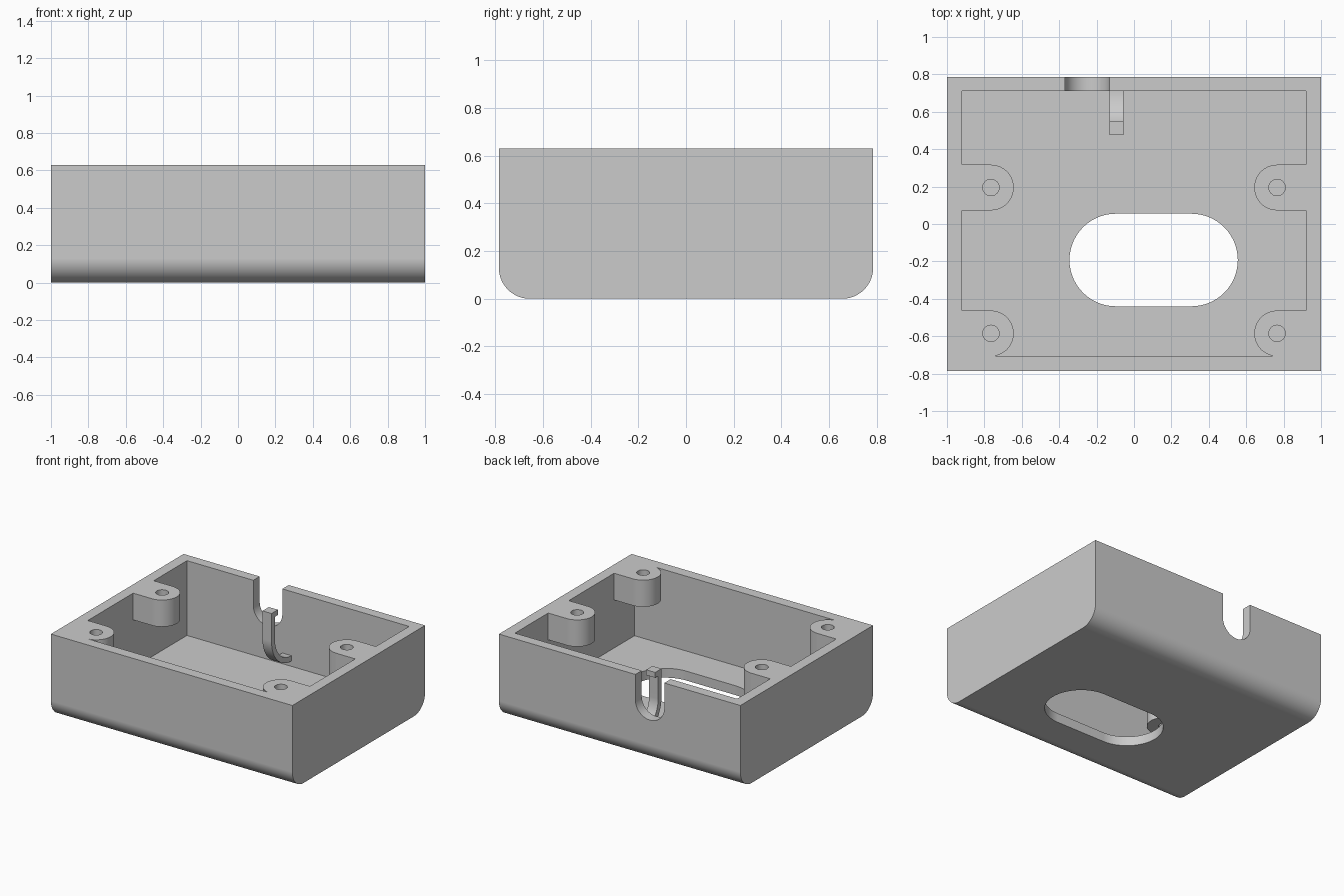
import bpy, bmesh
from math import sin, cos, pi, radians

cube = bpy.data.objects.get("Cube")
if cube:
    bpy.data.objects.remove(cube, do_unlink=True)

grey = bpy.data.materials.new("light grey plastic")
grey.use_nodes = True
grey.diffuse_color = (0.6, 0.6, 0.6, 1)
grey.node_tree.nodes["Principled BSDF"].inputs["Base Color"].default_value = (0.6, 0.6, 0.6, 1)


def arc(cx, cy, r, start, end, steps=16):
    """Points of a circular arc, angles in degrees."""
    angles = [radians(start + (end - start) * i / steps) for i in range(steps + 1)]
    return [(cx + r * cos(a), cy + r * sin(a)) for a in angles]


def prism(name, outline, low, high, axis="Z"):
    """Extrude a 2D outline along an axis."""
    place = {"X": lambda p, d: (d, p[0], p[1]),
             "Y": lambda p, d: (p[0], d, p[1]),
             "Z": lambda p, d: (p[0], p[1], d)}[axis]
    bm = bmesh.new()
    bottom = [bm.verts.new(place(p, low)) for p in outline]
    top = [bm.verts.new(place(p, high)) for p in outline]
    bm.faces.new(bottom)
    bm.faces.new(top)
    n = len(outline)
    for i in range(n):
        j = (i + 1) % n
        bm.faces.new((bottom[i], bottom[j], top[j], top[i]))
    bmesh.ops.recalc_face_normals(bm, faces=bm.faces)
    mesh = bpy.data.meshes.new(name)
    bm.to_mesh(mesh)
    bm.free()
    mesh.materials.append(grey)
    obj = bpy.data.objects.new(name, mesh)
    bpy.context.collection.objects.link(obj)
    return obj


def activate(obj):
    bpy.ops.object.select_all(action="DESELECT")
    obj.select_set(True)
    bpy.context.view_layer.objects.active = obj


def cut(obj, tool):
    """Subtract a tool from an object and discard the tool."""
    mod = obj.modifiers.new("cut", "BOOLEAN")
    mod.operation = "DIFFERENCE"
    mod.solver = "EXACT"
    mod.object = tool
    activate(obj)
    bpy.ops.object.modifier_apply(modifier=mod.name)
    bpy.data.objects.remove(tool, do_unlink=True)


def rect(x0, y0, x1, y1):
    return [(x0, y0), (x1, y0), (x1, y1), (x0, y1)]


HEIGHT, HALF_Y, FILLET = 0.63, 0.785, 0.13
BOSS_X, BOSS_R, BOSS_BASE = 0.765, 0.122, 0.43
BOSS_ROWS = (0.195, -0.585)

# Box body with rounded lower front and back edges
side = ([(-HALF_Y, HEIGHT)]
        + arc(-HALF_Y + FILLET, FILLET, FILLET, 180, 270)
        + arc(HALF_Y - FILLET, FILLET, FILLET, 270, 360)
        + [(HALF_Y, HEIGHT)])
box = prism("box_shell", side, -1, 1, "X")

# Hollow inside, leaving four screw bosses hanging from the rim
cavity = prism("cavity", rect(-0.92, -0.705, 0.92, 0.71), 0.07, 0.8)
for sx in (-1, 1):
    for y in BOSS_ROWS:
        nose = [(sx * px, py) for px, py in arc(BOSS_X, y, BOSS_R, 90, 270, 28)]
        wall_y = y - BOSS_R if y > 0 else -0.75
        boss = nose + [(sx * BOSS_X, wall_y)] * (y < 0) + [(sx * 0.96, wall_y), (sx * 0.96, y + BOSS_R)]
        cut(cavity, prism("boss", boss, BOSS_BASE, 0.9))
cut(box, cavity)

# Screw holes
for sx in (-1, 1):
    for y in BOSS_ROWS:
        hole = arc(sx * BOSS_X, y, 0.044, 0, 345, 23)
        cut(box, prism("hole", hole, 0.36, 0.8))

# Oval opening in the floor
oval = arc(0.3075, -0.1925, 0.2475, -90, 90, 28) + arc(-0.0975, -0.1925, 0.2475, 90, 270, 28)
cut(box, prism("oval", oval, -0.1, 0.2))

# Cable notch in the back wall
notch = [(-0.13, 0.8)] + [(-0.37, 0.8)] + arc(-0.25, 0.44, 0.12, 180, 360, 24)
cut(box, prism("notch", notch, 0.66, 0.9, "Y"))

# Curved cable hook rising from the back wall, with a lip at its tip
hook_outline = ([(0.73, 0.11)] + arc(0.71, 0.345, 0.235, 270, 180)
                + [(0.475, 0.555), (0.55, 0.555), (0.55, 0.515), (0.515, 0.515)]
                + arc(0.71, 0.345, 0.195, 180, 270) + [(0.73, 0.15)])
hook = prism("cable_hook", hook_outline, -0.13, -0.055, "X")

# Smooth curves, crisp edges
for obj in (box, hook):
    activate(obj)
    bpy.ops.object.shade_smooth_by_angle(angle=radians(30))
    weighted = obj.modifiers.new("even shading", "WEIGHTED_NORMAL")
    weighted.keep_sharp = True
